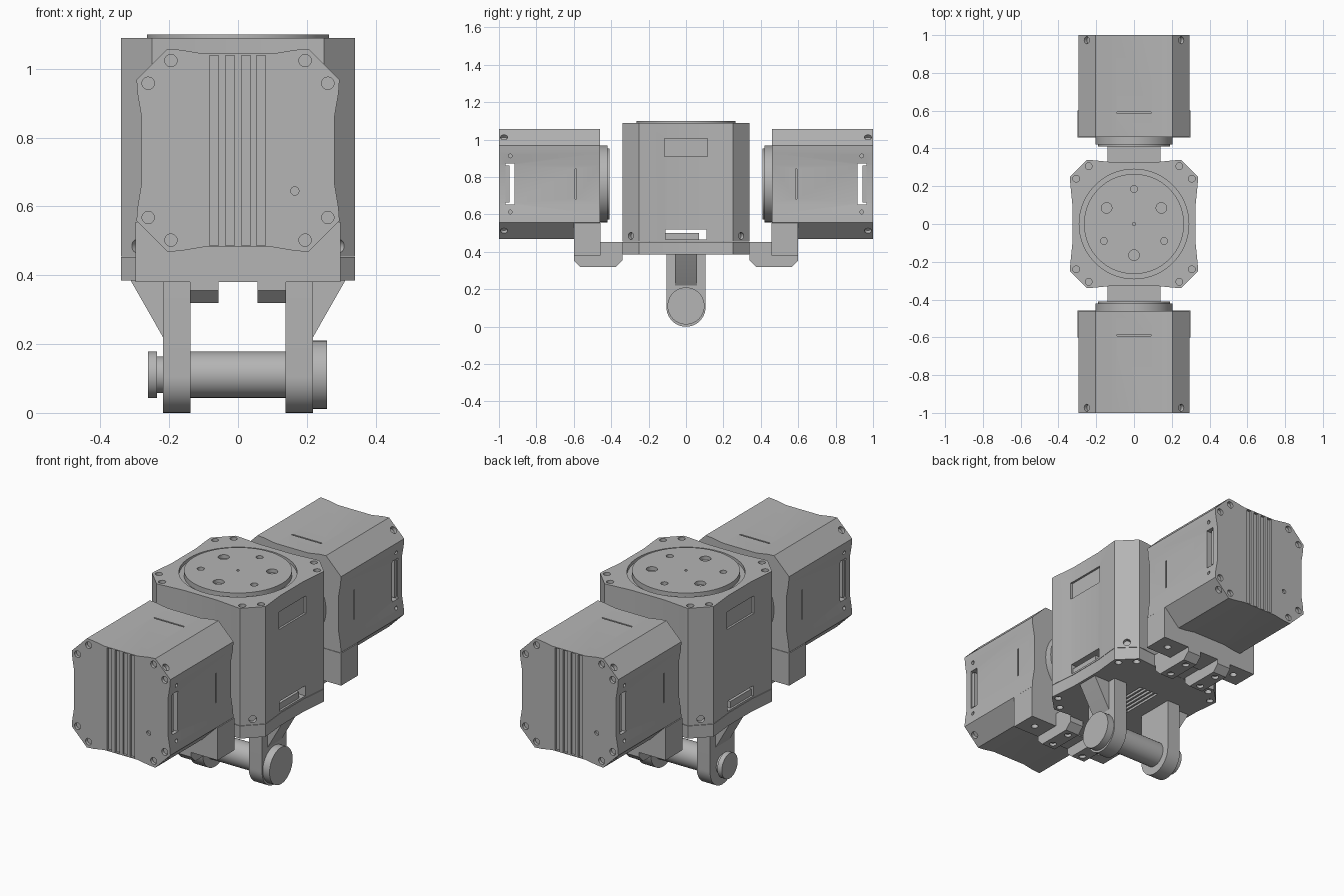
import bpy, bmesh, math
from mathutils import Matrix, Vector

if "Cube" in bpy.data.objects:
    bpy.data.objects.remove(bpy.data.objects["Cube"])

grey = bpy.data.materials.new("machined grey")
grey.use_nodes = True
colour = (0.46, 0.46, 0.46, 1)
grey.diffuse_color = colour
grey.node_tree.nodes["Principled BSDF"].inputs["Base Color"].default_value = colour

ALONG_X = Matrix(((0, 0, 1, 0), (1, 0, 0, 0), (0, 1, 0, 0), (0, 0, 0, 1)))  # profile (y, z)
ALONG_Y = Matrix.Rotation(math.pi / 2, 4, 'X')                             # profile (x, z)
HALF_TURN = Matrix.Rotation(math.pi, 4, 'Z')


def prism(bm, pts, z0, z1):
    low = [bm.verts.new((x, y, z0)) for x, y in pts]
    high = [bm.verts.new((x, y, z1)) for x, y in pts]
    bm.faces.new(low[::-1])
    bm.faces.new(high)
    for i in range(len(pts)):
        j = (i + 1) % len(pts)
        bm.faces.new((low[i], low[j], high[j], high[i]))


def box(bm, x0, x1, y0, y1, z0, z1):
    prism(bm, [(x0, y0), (x1, y0), (x1, y1), (x0, y1)], z0, z1)


def circle(r, n=64, cx=0, cy=0):
    return [(cx + r * math.cos(math.tau * i / n), cy + r * math.sin(math.tau * i / n))
            for i in range(n)]


def drill(bm, x, y, z0, z1, r):
    prism(bm, circle(r, 20, x, y), z0, z1)


def finish(name, bm, matrix=Matrix(), cutter=None):
    """Turn bm into a smooth-shaded object, minus the cutter if there is one."""
    mesh = bpy.data.meshes.new(name)
    bmesh.ops.recalc_face_normals(bm, faces=bm.faces[:])
    bm.to_mesh(mesh)
    bm.free()
    obj = bpy.data.objects.new(name, mesh)
    bpy.context.collection.objects.link(obj)
    if cutter:
        tool = finish(name + "_cutter", cutter)
        mod = obj.modifiers.new("cut", 'BOOLEAN')
        mod.operation, mod.solver, mod.object = 'DIFFERENCE', 'EXACT', tool
        graph = bpy.context.evaluated_depsgraph_get()
        graph.update()
        done = bpy.data.meshes.new_from_object(obj.evaluated_get(graph))
        obj.modifiers.clear()
        obj.data = mesh = done
        bpy.data.objects.remove(tool)
    mesh.materials.clear()
    mesh.materials.append(grey)
    mesh.shade_smooth()
    mesh.set_sharp_from_angle(angle=math.radians(30))
    obj.matrix_world = matrix
    return obj


def solid(name, pts, z0, z1, matrix=Matrix(), cutter=None):
    bm = bmesh.new()
    prism(bm, pts, z0, z1)
    return finish(name, bm, matrix, cutter)


def housing_outline(h, c=0.09):
    """Square with chamfered corners and slightly sunken sides."""
    quarter = [(h - .014, -.1), (h - .014, .1), (h - .003, h - c - .04), (h, h - c),
               (h - c, h), (h - c - .04, h - .003)]
    pts = []
    for k in range(4):
        turn = Matrix.Rotation(k * math.pi / 2, 2)
        pts += [tuple(turn @ Vector(p)) for p in quarter]
    return pts


def corner_bolts(cut, h, z0, z1):
    for sx in (-1, 1):
        for sy in (-1, 1):
            drill(cut, sx * (h - .1), sy * (h - .034), z0, z1, .018)
            drill(cut, sx * (h - .034), sy * (h - .1), z0, z1, .018)


def side_bolts(cut, h, z):
    """Screw recesses in the four chamfered edges."""
    mid = (h - .045) * math.sqrt(2)
    for k in range(4):
        start = len(cut.verts)
        drill(cut, 0, 0, mid - .02, mid + .05, .019)
        cut.verts.ensure_lookup_table()
        m = (Matrix.Translation((0, 0, z)) @ Matrix.Rotation(math.pi / 4 + k * math.pi / 2, 4, 'Z')
             @ Matrix.Rotation(math.pi / 2, 4, 'Y'))
        bmesh.ops.transform(cut, matrix=m, verts=cut.verts[start:])


def output_disc(name, r, z0, z1, matrix):
    cut = bmesh.new()
    k = r / .265
    for x, y, hole in ((0, .185, .018), (0, -.165, .028), (0, 0, .008)):
        drill(cut, x * k, y * k, z1 - .02, z1 + .02, hole * k)
    for s in (-1, 1):
        drill(cut, s * .145 * k, .085 * k, z1 - .02, z1 + .02, .028 * k)
        drill(cut, s * .16 * k, -.09 * k, z1 - .02, z1 + .02, .018 * k)
    solid(name, circle(r), z0, z1, matrix, cut)


# Central actuator housing
H = .34
cut = bmesh.new()
corner_bolts(cut, H, 1.065, 1.15)
side_bolts(cut, H, .485)
prism(cut, circle(.29), 1.072, 1.15)
box(cut, -.5, .5, -.11, .11, .465, .52)
for s in (-1, 1):
    x0, x1 = sorted((s * .315, s * .4))
    box(cut, x0, x1, -.115, .115, .91, 1.005)
solid("centre_housing", housing_outline(H), .455, 1.09, cutter=cut)
output_disc("centre_output_disc", .265, 1.06, 1.10, Matrix())
for s in (-1, 1):
    bm = bmesh.new()
    x0, x1 = sorted((s * .25, s * .315))
    box(bm, x0, x1, -.11, .07, .46, .50)
    finish("centre_connector", bm)

# Base flange with vents and bolt holes underneath
cut = bmesh.new()
corner_bolts(cut, H, .3, .405)
for x in (-.05, -.025, 0, .025, .05):
    box(cut, x - .007, x + .007, -.12, .12, .3, .40)
solid("base_flange", housing_outline(H), .385, .453, cutter=cut)

# Two side actuators, front and back
h = .295
for side, turn in (("front", Matrix()), ("back", HALF_TURN)):
    place = turn @ Matrix.Translation((0, -1, .763)) @ Matrix.Rotation(-math.pi / 2, 4, 'X')
    cut = bmesh.new()
    corner_bolts(cut, h, -.05, .016)
    side_bolts(cut, h, .027)
    for x in (-.07, -.023, .023, .067):                     # cooling grooves
        box(cut, x - .013, x + .013, -.276, .276, -.05, .012)
    drill(cut, .165, .118, -.05, .012, .012)
    box(cut, -.5, .5, -.11, .11, .035, .083)                # connector window
    for s in (-1, 1):                                       # seam slits
        a, b = sorted((s * .272, s * .4))
        box(cut, a, b, -.08, .08, .406, .414)
        box(cut, -.09, .09, a, b, .406, .414)
        for y in (-.15, .15):
            start = len(cut.verts)
            drill(cut, y, .06, a, b, .01)
            cut.verts.ensure_lookup_table()
            bmesh.ops.transform(cut, matrix=ALONG_X, verts=cut.verts[start:])
    solid(side + "_housing", housing_outline(h), 0, .54, place, cut)
    output_disc(side + "_output_disc", .19, .53, .59, place)
    solid(side + "_disc_collar", circle(.205), .53, .58, place)
    for s in (-1, 1):
        bm = bmesh.new()
        x0, x1 = sorted((s * .2, s * .275))
        box(bm, x0, x1, -.1, .1, .03, .055)
        finish(side + "_connector", bm, place)

    # Bracket: hanging plate, bridge and two chamfered prongs
    cut = bmesh.new()
    for x in (-.22, .22):
        drill(cut, x, -.53, .3, .40, .018)
    bm = bmesh.new()
    box(bm, -.298, .298, -.6, -.457, .38, .555)
    finish(side + "_bracket_plate", bm, turn, cut)
    bm = bmesh.new()
    box(bm, -.14, .14, -.5, -.3, .386, .452)
    finish(side + "_bracket_bridge", bm, turn)
    prong = [(-.6, .355), (-.565, .32), (-.375, .32), (-.34, .355), (-.34, .39), (-.6, .39)]
    for x in (-.14, .057):
        cut = bmesh.new()
        for y in (-.41, -.53):
            drill(cut, y, 0, -.05, .0, .001)
        cut.clear()
        for y in (-.41, -.53):
            drill(cut, x + .041, y, .25, .335, .018)
        bm = bmesh.new()
        prism(bm, prong, x, x + .083)
        bm.transform(ALONG_X)
        finish(side + "_bracket_prong", bm, turn, cut)

# Clevis legs with rounded feet, and triangular gussets
leg = [(-.105, .39)] + [(.105 * math.cos(a), .105 + .105 * math.sin(a))
                        for a in [math.pi + math.pi * i / 24 for i in range(25)]] + [(.105, .39)]
for name, s in (("left", 1), ("right", -1)):
    x0, x1 = sorted((s * .138, s * .218))
    solid(name + "_clevis_leg", leg, x0, x1, ALONG_X)
    solid(name + "_gusset", [(s * .21, .21), (s * .218, .22), (s * .315, .39), (s * .21, .39)],
          -.06, .06, ALONG_Y)

# Cross pin with a wide head on one end and a stepped stub on the other
for name, r, x0, x1 in (("pin_shaft", .067, -.2, .2), ("pin_head", .099, .21, .258),
                        ("pin_neck", .053, -.24, -.21), ("pin_clip", .068, -.262, -.235)):
    solid(name, circle(r, 48, 0, .111), x0, x1, ALONG_X)
